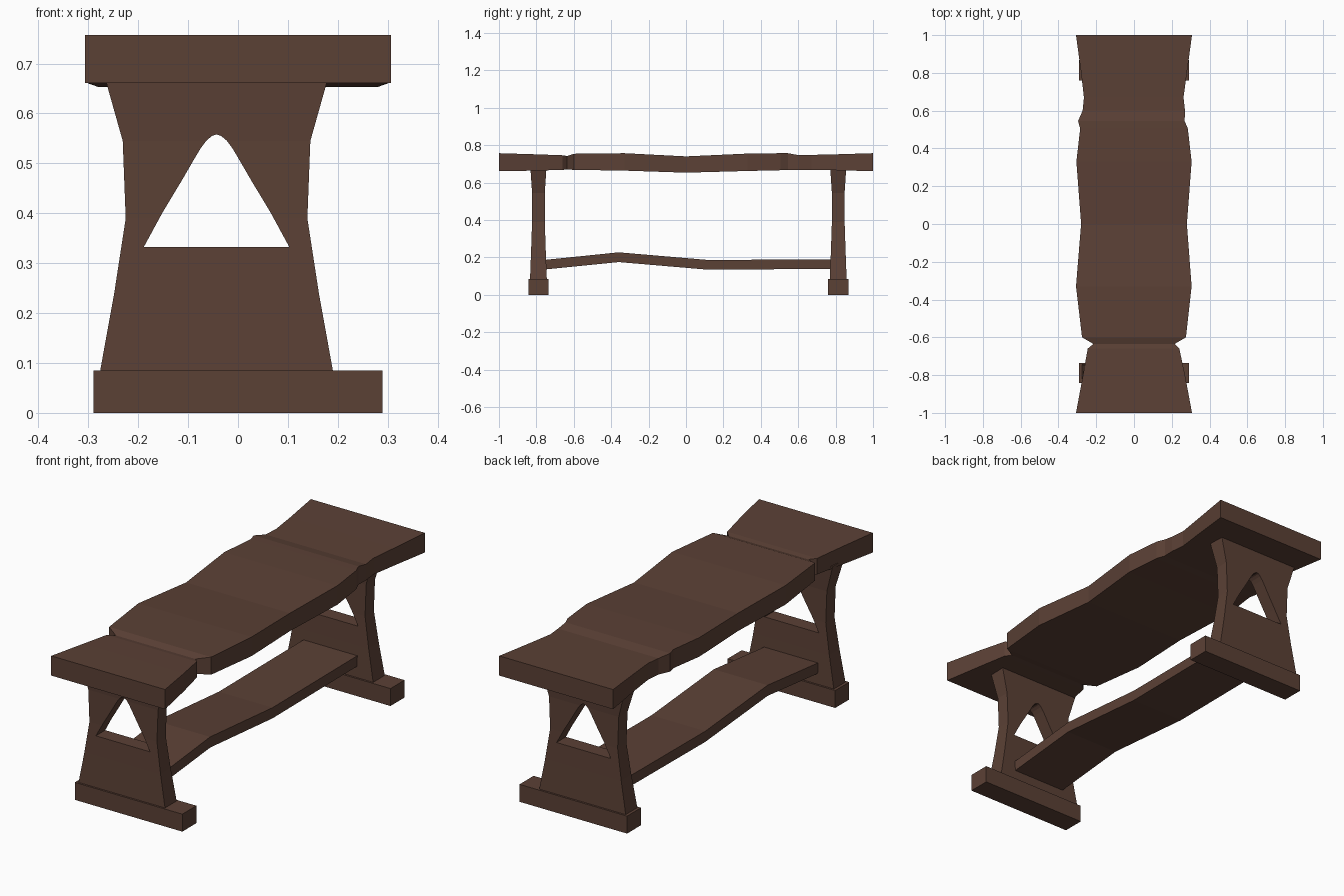
import bpy, bmesh

if "Cube" in bpy.data.objects:
    bpy.data.objects.remove(bpy.data.objects["Cube"])

wood = bpy.data.materials.new("brown_wood")
wood.diffuse_color = (0.105, 0.052, 0.036, 1)
wood.use_nodes = True
wood.node_tree.nodes["Principled BSDF"].inputs["Base Color"].default_value = wood.diffuse_color


def loft(name, sections):
    """Skin a closed solid through a list of equal-length point rings."""
    bm = bmesh.new()
    rings = [[bm.verts.new(p) for p in s] for s in sections]
    n = len(rings[0])
    for a, b in zip(rings, rings[1:]):
        for i in range(n):
            j = (i + 1) % n
            bm.faces.new((a[i], a[j], b[j], b[i]))
    bm.faces.new(rings[0])
    bm.faces.new(rings[-1])
    bmesh.ops.recalc_face_normals(bm, faces=bm.faces)
    mesh = bpy.data.meshes.new(name)
    bm.to_mesh(mesh)
    bm.free()
    obj = bpy.data.objects.new(name, mesh)
    bpy.context.collection.objects.link(obj)
    mesh.materials.append(wood)
    return obj


def plank(name, rows):
    """Board running along y; rows are (y, x left, x right, z bottom, z top)."""
    return loft(name, [[(l, y, b), (r, y, b), (r, y, t), (l, y, t)]
                       for y, l, r, b, t in rows])


# Seat: wavy worn slab with a notch near the front
plank("seat", [
    (-1.00, -.307, .307, .661, .757),
    (-0.80, -.270, .270, .664, .751),
    (-0.66, -.245, .240, .668, .746),
    (-0.635, -.215, .215, .670, .742),
    (-0.60, -.275, .275, .668, .754),
    (-0.33, -.307, .305, .664, .757),
    (0.00, -.280, .280, .653, .740),
    (0.33, -.305, .305, .662, .755),
    (0.505, -.285, .285, .666, .757),
    (0.545, -.296, .268, .668, .757),
    (0.60, -.272, .270, .668, .747),
    (0.67, -.265, .262, .668, .748),
    (0.80, -.280, .280, .666, .751),
    (1.00, -.307, .307, .661, .757)])

# Stretcher: bent board joining the legs
plank("stretcher", [(y, -.188, .102, b, t) for y, b, t in (
    (-0.77, .134, .185), (-0.36, .175, .227),
    (0.12, .134, .186), (0.80, .139, .190))])

# Legs: waisted panels with an arched opening, each on a foot block
CX = -0.043
LEG = [(.08, .234, .045), (.24, .205, .039), (.39, .182, .034),
       (.545, .188, .034), (.68, .226, .043)]
ARCH = [(.146, .332), (.108, .402), (.070, .465), (.048, .503),
        (.032, .530), (.020, .546), (.009, .555)]
opening = ([(CX - x, z) for x, z in ARCH] + [(CX, .558)]
           + [(CX + x, z) for x, z in reversed(ARCH)])

for side, cy in (("front", -.789), ("back", .814)):
    leg = loft(side + "_leg", [
        [(CX - w, cy - d, z), (CX + w, cy - d, z),
         (CX + w, cy + d, z), (CX - w, cy + d, z)] for z, w, d in LEG])
    cutter = loft(side + "_cutter", [[(x, cy + s, z) for x, z in opening]
                                     for s in (-.1, .1)])
    cutter.hide_render = True
    mod = leg.modifiers.new("opening", "BOOLEAN")
    mod.operation = "DIFFERENCE"
    mod.solver = "EXACT"
    mod.object = cutter
    bpy.context.view_layer.objects.active = leg
    bpy.ops.object.modifier_apply(modifier=mod.name)
    bpy.data.objects.remove(cutter)
    plank(side + "_foot", [(cy + s * .054, -.29, .29, 0, .085) for s in (-1, 1)])
